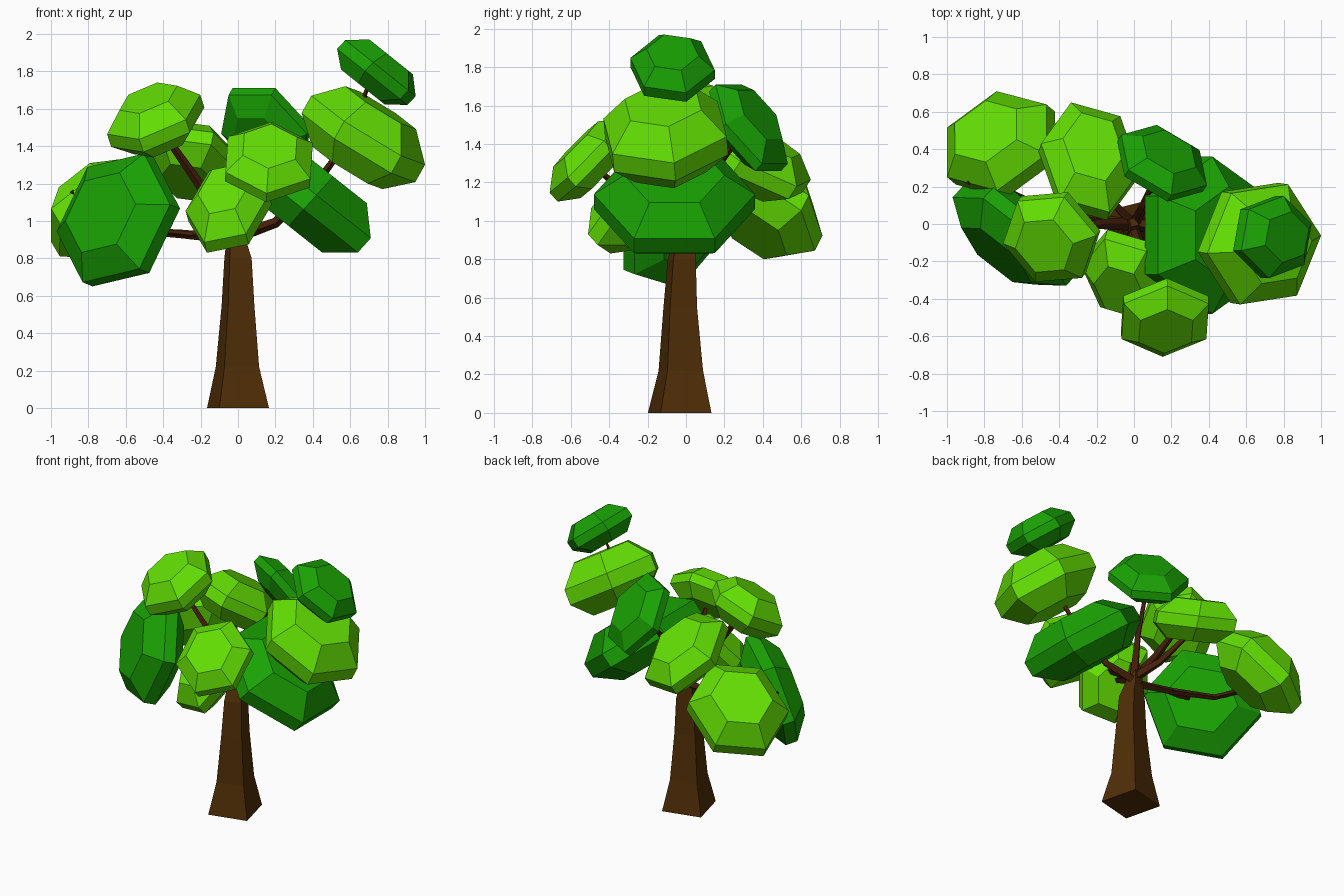
import bpy, bmesh, math
from mathutils import Vector

if "Cube" in bpy.data.objects:
    bpy.data.objects.remove(bpy.data.objects["Cube"])


def material(name, rgb):
    m = bpy.data.materials.new(name)
    m.diffuse_color = (*rgb, 1)
    m.use_nodes = True
    m.node_tree.nodes["Principled BSDF"].inputs["Base Color"].default_value = m.diffuse_color
    return m


BARK = material("bark brown", (0.080, 0.027, 0.002))
TWIG = material("branch brown", (0.060, 0.014, 0.003))
LIGHT = material("light green", (0.125, 0.74, 0.001))
DARK = material("dark green", (0.010, 0.36, 0.001))


def loft(name, rings, mat):
    """Closed solid skinned through rings of points."""
    bm = bmesh.new()
    loops = [[bm.verts.new(p) for p in r] for r in rings]
    n = len(loops[0])
    for a, b in zip(loops, loops[1:]):
        for i in range(n):
            j = (i + 1) % n
            bm.faces.new((a[i], a[j], b[j], b[i]))
    bm.faces.new(loops[0][::-1])
    bm.faces.new(loops[-1])
    bmesh.ops.recalc_face_normals(bm, faces=bm.faces)
    me = bpy.data.meshes.new(name)
    bm.to_mesh(me)
    bm.free()
    me.materials.append(mat)
    ob = bpy.data.objects.new(name, me)
    bpy.context.collection.objects.link(ob)
    return ob


def circle(n, r, z, turn=0.0):
    return [Vector((r * math.cos(turn + math.tau * i / n),
                    r * math.sin(turn + math.tau * i / n), z)) for i in range(n)]


def branch(name, path, r0, r1):
    """Tapered four-sided limb along a path."""
    pts = [Vector(p) for p in path]
    rings = []
    for k, p in enumerate(pts):
        d = pts[min(k + 1, len(pts) - 1)] - pts[max(k - 1, 0)]
        q = Vector((0, 0, 1)).rotation_difference(d.normalized())
        r = r0 + (r1 - r0) * k / (len(pts) - 1)
        rings.append([p + q @ c for c in circle(4, r, 0)])
    loft(name, rings, TWIG)


def leaf_clump(name, mat, normal, thick, twist, xs, ys, zs):
    """Squashed six-sided ball facing 'normal', fitted to its extents."""
    q = Vector((0, 0, 1)).rotation_difference(Vector(normal).normalized())
    turn = math.atan2(normal[0], -normal[1]) + twist   # corner near the level axis
    rings = [[q @ p for p in circle(6, r, z * thick, turn)]
             for r, z in ((0.62, -1), (1.0, -0.33), (1.0, 0.25), (0.62, 1))]
    flat = [p for ring in rings for p in ring]
    for a, (lo, hi) in enumerate((xs, ys, zs)):
        mn, mx = min(p[a] for p in flat), max(p[a] for p in flat)
        for p in flat:
            p[a] = lo + (p[a] - mn) * (hi - lo) / (mx - mn)
    loft(name, rings, mat)


# Trunk: flared square column narrowing into the crown
trunk = [(0, 0.193, 0, -0.033), (0.22, 0.135, -0.003, -0.027), (0.55, 0.102, 0, -0.03),
         (0.80, 0.085, 0, -0.022), (0.90, 0.06, -0.01, -0.01), (1.05, 0.03, 0, 0.01)]
loft("trunk", [[p + Vector((x, y, 0)) for p in circle(4, r, z, math.radians(-31))]
               for z, r, x, y in trunk], BARK)

# Branches: one limb to each clump
branch("branch_far_left", [(0, 0, 0.90), (-0.3, 0.04, 0.93), (-0.58, 0.13, 0.95), (-0.8, 0.24, 1.05),
                           (-0.89, 0.22, 1.16)], 0.028, 0.01)
branch("branch_left", [(-0.2, 0.03, 0.92), (-0.38, 0.0, 0.94), (-0.62, -0.06, 1.02)], 0.018, 0.012)
branch("branch_back", [(0, 0, 0.94), (-0.12, 0.12, 1.05), (-0.24, 0.32, 1.25)], 0.034, 0.015)
branch("branch_back_right", [(0, 0, 0.95), (0.05, 0.1, 1.2), (0.14, 0.31, 1.48)], 0.034, 0.012)
branch("branch_upper_left", [(-0.02, 0, 0.95), (-0.18, 0.0, 1.16), (-0.42, -0.05, 1.5)], 0.036, 0.018)
branch("branch_right", [(0, 0, 0.92), (0.2, -0.04, 0.99), (0.42, -0.08, 1.2), (0.58, -0.1, 1.42)], 0.034, 0.015)
branch("branch_top", [(0.62, -0.1, 1.4), (0.68, -0.08, 1.68), (0.73, -0.06, 1.8)], 0.014, 0.009)
branch("branch_front", [(0, 0, 0.92), (0.0, -0.15, 0.99), (-0.03, -0.28, 1.06)], 0.030, 0.014)
branch("branch_front_right", [(0, -0.02, 0.95), (0.1, -0.28, 1.12), (0.16, -0.49, 1.29)], 0.028, 0.013)

# Leaf clumps: facing direction, thickness ratio, twist, x / y / z extents
for args in [
    ("leaves_far_left", LIGHT, (-0.45, 0.43, 0.75), 0.50, -0.15, (-1.0, -0.42), (0.14, 0.71), (0.80, 1.33)),
    ("leaves_back", LIGHT, (0.2, 0.5, 0.84), 0.42, 0.2, (-0.51, 0.03), (0.02, 0.65), (1.10, 1.53)),
    ("leaves_back_right", DARK, (0.4, 0.66, 0.62), 0.34, 0.0, (-0.09, 0.39), (0.12, 0.53), (1.26, 1.71)),
    ("leaves_right", DARK, (0.64, 0.0, 0.76), 0.42, 0.0, (0.06, 0.71), (-0.48, 0.36), (0.83, 1.38)),
    ("leaves_upper_right", LIGHT, (0.5, -0.08, 0.85), 0.50, -0.25, (0.34, 1.0), (-0.43, 0.22), (1.17, 1.72)),
    ("leaves_top", DARK, (0.65, 0.0, 0.75), 0.44, -0.2, (0.53, 0.95), (-0.29, 0.15), (1.62, 1.97)),
    ("leaves_left", DARK, (-0.64, -0.71, 0.28), 0.36, 0.2, (-0.97, -0.31), (-0.33, 0.2), (0.65, 1.36)),
    ("leaves_upper_left", LIGHT, (-0.3, -0.36, 0.85), 0.46, -0.2, (-0.7, -0.18), (-0.31, 0.17), (1.34, 1.74)),
    ("leaves_front", LIGHT, (-0.25, -0.65, 0.68), 0.44, 0.2, (-0.28, 0.18), (-0.51, -0.03), (0.83, 1.31)),
    ("leaves_front_right", LIGHT, (0.05, -0.68, 0.72), 0.40, 0.42, (-0.07, 0.4), (-0.71, -0.29), (1.10, 1.53)),
]:
    leaf_clump(*args)
